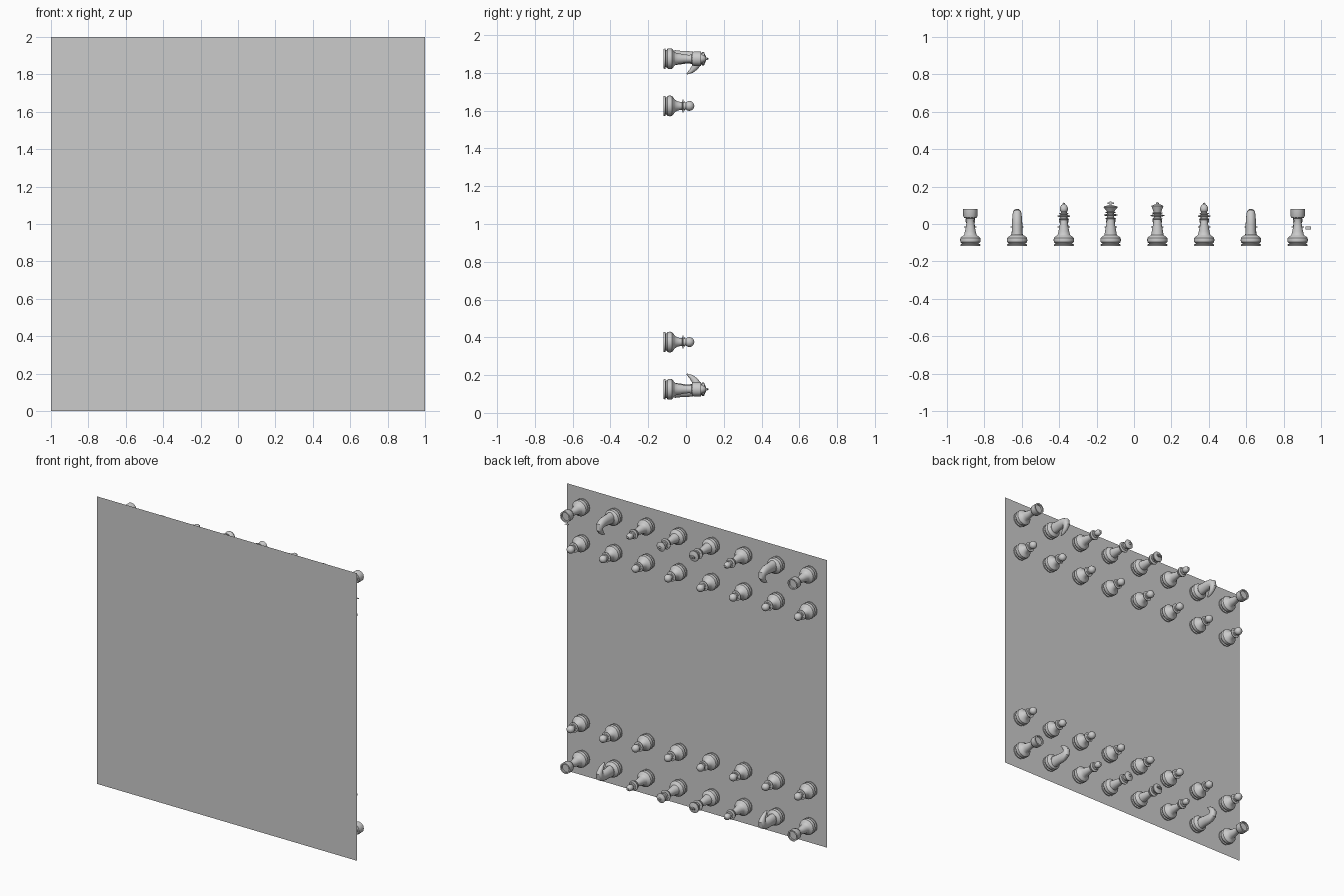
import bpy, bmesh, math
from mathutils import Vector

if "Cube" in bpy.data.objects:
    bpy.data.objects.remove(bpy.data.objects["Cube"])

grey = bpy.data.materials.new("plain grey")
grey.diffuse_color = (0.6, 0.6, 0.6, 1)
grey.use_nodes = True
grey.node_tree.nodes["Principled BSDF"].inputs["Base Color"].default_value = grey.diffuse_color


def finish(name, bm, smooth=True):
    me = bpy.data.meshes.new(name)
    bmesh.ops.recalc_face_normals(bm, faces=bm.faces)
    bm.to_mesh(me)
    bm.free()
    me.materials.append(grey)
    ob = bpy.data.objects.new(name, me)
    bpy.context.collection.objects.link(ob)
    if smooth:
        bpy.ops.object.select_all(action='DESELECT')
        ob.select_set(True)
        bpy.context.view_layer.objects.active = ob
        bpy.ops.object.shade_smooth_by_angle(angle=math.radians(35))
    return ob


def skin(bm, rings):
    # bridge consecutive rings and cap both ends
    loops = [[bm.verts.new(p) for p in r] for r in rings]
    n = len(loops[0])
    for a, b in zip(loops, loops[1:]):
        for i in range(n):
            j = (i + 1) % n
            bm.faces.new((a[i], a[j], b[j], b[i]))
    bm.faces.new(loops[0])
    bm.faces.new(loops[-1])


def lathe(bm, profile, n=24):
    # profile of (radius, y) turned about the y axis
    skin(bm, [[Vector((r * math.cos(2 * math.pi * i / n), y, r * math.sin(2 * math.pi * i / n)))
               for i in range(n)] for r, y in profile])


def ball(y, r, steps=10):
    return [(max(r * math.sin(math.pi * k / steps), .0005), y - r * math.cos(math.pi * k / steps))
            for k in range(steps + 1)]


def disc(y, r, t=.004):
    return [(r * .7, y - t), (r, y - t * .4), (r, y + t * .4), (r * .7, y + t)]


# shared foot: thin ring, groove and rounded bulge
FOOT = [(.052, -.118), (.054, -.109), (.044, -.107), (.046, -.103), (.053, -.097),
        (.055, -.086), (.053, -.074), (.044, -.066), (.036, -.061), (.033, -.058)]


def pawn(bm):
    lathe(bm, FOOT + [(.026, -.048), (.021, -.03), (.019, 0)])
    lathe(bm, disc(-.016, .034))
    lathe(bm, disc(-.008, .024))
    lathe(bm, ball(.018, .026))


def rook(bm):
    lathe(bm, FOOT + [(.029, -.04), (.023, -.01), (.02, .018), (.024, .03), (.035, .034)])
    lathe(bm, [(.033, .032), (.038, .042), (.038, .08), (.029, .08), (.029, .068)], 12)


def bishop(bm):
    lathe(bm, FOOT + [(.029, -.04), (.022, -.005), (.018, .03), (.016, .065)])
    lathe(bm, disc(.025, .027))
    lathe(bm, disc(.042, .034, .005))
    lathe(bm, disc(.055, .025))
    lathe(bm, [(r, y + max(0, y - .085) * .3) for r, y in ball(.08, .022)])
    lathe(bm, ball(.107, .007, 6), 12)


def queen(bm):
    lathe(bm, FOOT + [(.03, -.04), (.023, 0), (.019, .03), (.018, .07)])
    lathe(bm, disc(.028, .027))
    lathe(bm, disc(.045, .037, .005))
    lathe(bm, disc(.058, .028))
    lathe(bm, [(.019, .06), (.024, .075), (.033, .097), (.026, .099), (.014, .105), (.004, .107)])
    lathe(bm, ball(.109, .008, 6), 12)


def king(bm):
    lathe(bm, FOOT + [(.03, -.04), (.023, 0), (.019, .03), (.018, .07)])
    lathe(bm, disc(.03, .028))
    lathe(bm, disc(.048, .036, .005))
    lathe(bm, disc(.062, .027))
    lathe(bm, [(.019, .064), (.025, .074), (.037, .088), (.036, .094), (.012, .1), (.006, .101)])
    # small cross
    for sx, y0, y1 in ((.006, .098, .12), (.018, .106, .114)):
        skin(bm, [[Vector((a * sx, y, b * .005)) for a, b in ((-1, -1), (1, -1), (1, 1), (-1, 1))]
                  for y in (y0, y1)])


# knight spine: (y, z offset, half depth, half width), muzzle towards -z
SPINE = [(-.06, .006, .040, .030), (-.03, .006, .036, .028), (0, .008, .034, .028),
         (.03, .006, .032, .026), (.054, -.004, .029, .024), (.058, -.024, .024, .022),
         (.047, -.046, .018, .017), (.027, -.066, .012, .012), (.004, -.081, .003, .004)]


def knight(bm):
    lathe(bm, FOOT)
    rings = []
    for i, (y, z, d, w) in enumerate(SPINE):
        a, b = SPINE[max(i - 1, 0)], SPINE[min(i + 1, len(SPINE) - 1)]
        t = Vector((0, b[0] - a[0], b[1] - a[1])).normalized()
        side = Vector((0, -t.z, t.y))
        rings.append([Vector((w * math.cos(k * math.pi / 8), y, z)) + side * d * math.sin(k * math.pi / 8)
                      for k in range(16)])
    skin(bm, rings)


# upright board sheet
bm = bmesh.new()
bm.faces.new([bm.verts.new(p) for p in ((-1, -.12, 0), (1, -.12, 0), (1, -.12, 2), (-1, -.12, 2))])
finish("board", bm, False)

# small loose plate beside the upper corner rook
bm = bmesh.new()
bm.faces.new([bm.verts.new(p) for p in ((.918, -.03, 1.77), (.945, -.03, 1.77),
                                        (.945, -.013, 1.77), (.918, -.013, 1.77))])
finish("loose_plate", bm, False)

# pieces: one mesh per kind, shared by copies on both sides
MAKERS = {"pawn": pawn, "rook": rook, "knight": knight, "bishop": bishop, "queen": queen, "king": king}
BACK_ROW = ["rook", "knight", "bishop", "king", "queen", "bishop", "knight", "rook"]
first = {}


def place(kind, x, z, flip):
    if kind not in first:
        bm = bmesh.new()
        MAKERS[kind](bm)
        ob = first[kind] = finish(kind, bm)
    else:
        ob = first[kind].copy()
        bpy.context.collection.objects.link(ob)
    ob.location = (x, 0, z)
    ob.rotation_euler = (0, math.pi if flip else 0, 0)


for i, kind in enumerate(BACK_ROW):
    x = -.875 + .25 * i
    for back, front, flip in ((1.875, 1.625, False), (.125, .375, True)):
        place(kind, x, back, flip)
        place("pawn", x, front, flip)
